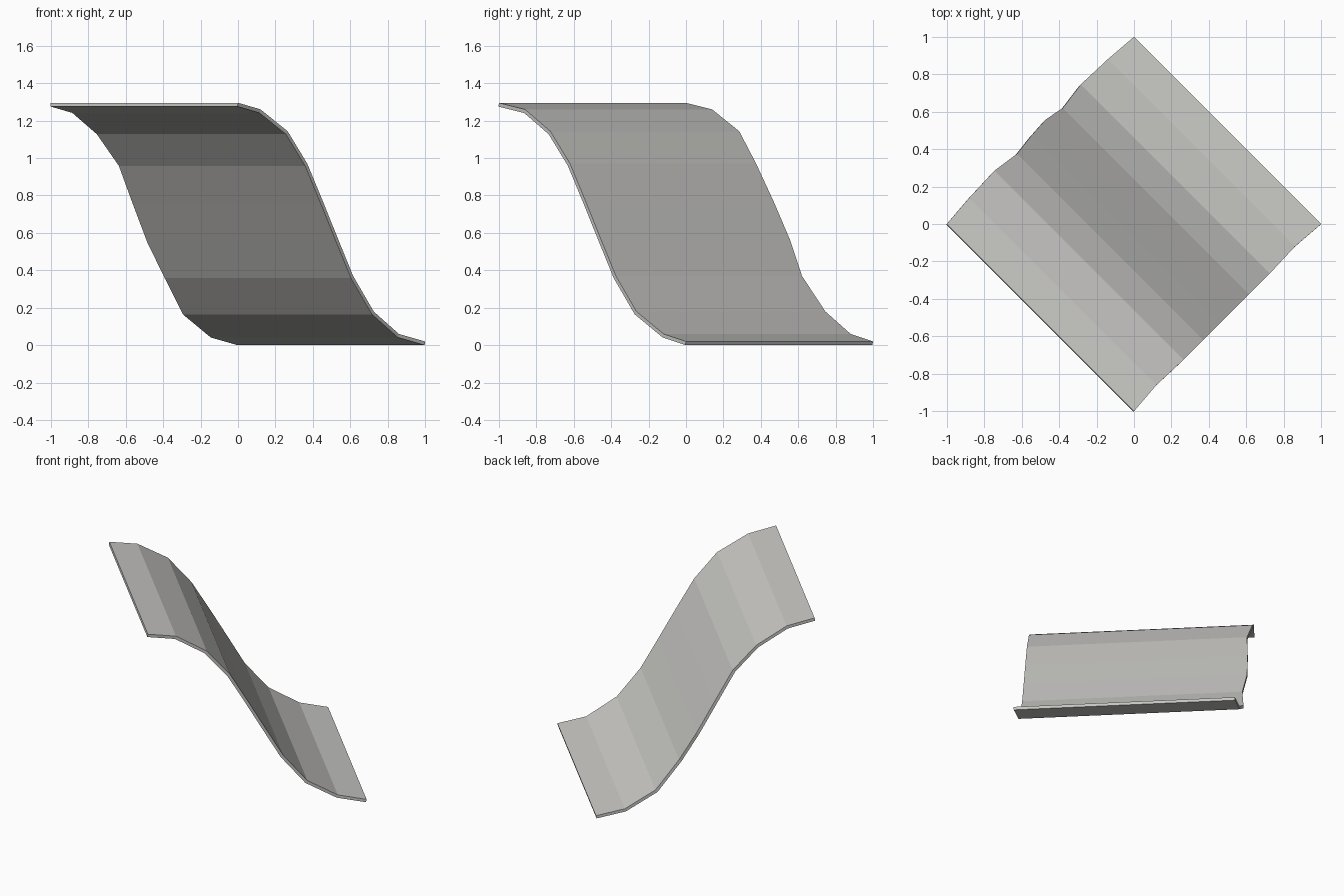
import bpy
import bmesh

cube = bpy.data.objects.get("Cube")
if cube:
    bpy.data.objects.remove(cube, do_unlink=True)

# Single grey finish
grey = bpy.data.materials.new("warm_grey")
grey.use_nodes = True
colour = (0.58, 0.575, 0.555, 1.0)
grey.diffuse_color = colour
bsdf = next(n for n in grey.node_tree.nodes if n.type == "BSDF_PRINCIPLED")
bsdf.inputs["Base Color"].default_value = colour

# S-shaped profile across the diagonal:
# (x + y, height, left edge, right edge), edges measured as y - x
PROFILE = [
    (-1.00, 1.295, 1.00, -1.00),
    (-0.74, 1.260, 1.02, -0.98),
    (-0.46, 1.143, 1.03, -0.99),
    (-0.25, 0.970, 1.00, -0.99),
    (-0.08, 0.765, 1.02, -0.99),
    (0.085, 0.560, 1.03, -0.99),
    (0.24, 0.370, 1.00, -0.99),
    (0.46, 0.180, 1.03, -0.99),
    (0.74, 0.060, 1.02, -0.98),
    (1.00, 0.020, 1.00, -1.00),
]

# Curved sheet: one flat band between each pair of profile stations
bm = bmesh.new()
rows = [[bm.verts.new(((s - w) / 2, (s + w) / 2, z)) for w in (left, right)]
        for s, z, left, right in PROFILE]
for (a, b), (d, c) in zip(rows, rows[1:]):
    bm.faces.new((a, b, c, d))
mesh = bpy.data.meshes.new("curved_ramp")
bm.to_mesh(mesh)
bm.free()
mesh.materials.append(grey)

ramp = bpy.data.objects.new("curved_ramp", mesh)
bpy.context.scene.collection.objects.link(ramp)

# Thickness below the top surface
solid = ramp.modifiers.new("thickness", "SOLIDIFY")
solid.thickness = 0.02
solid.offset = -1
solid.use_even_offset = True
